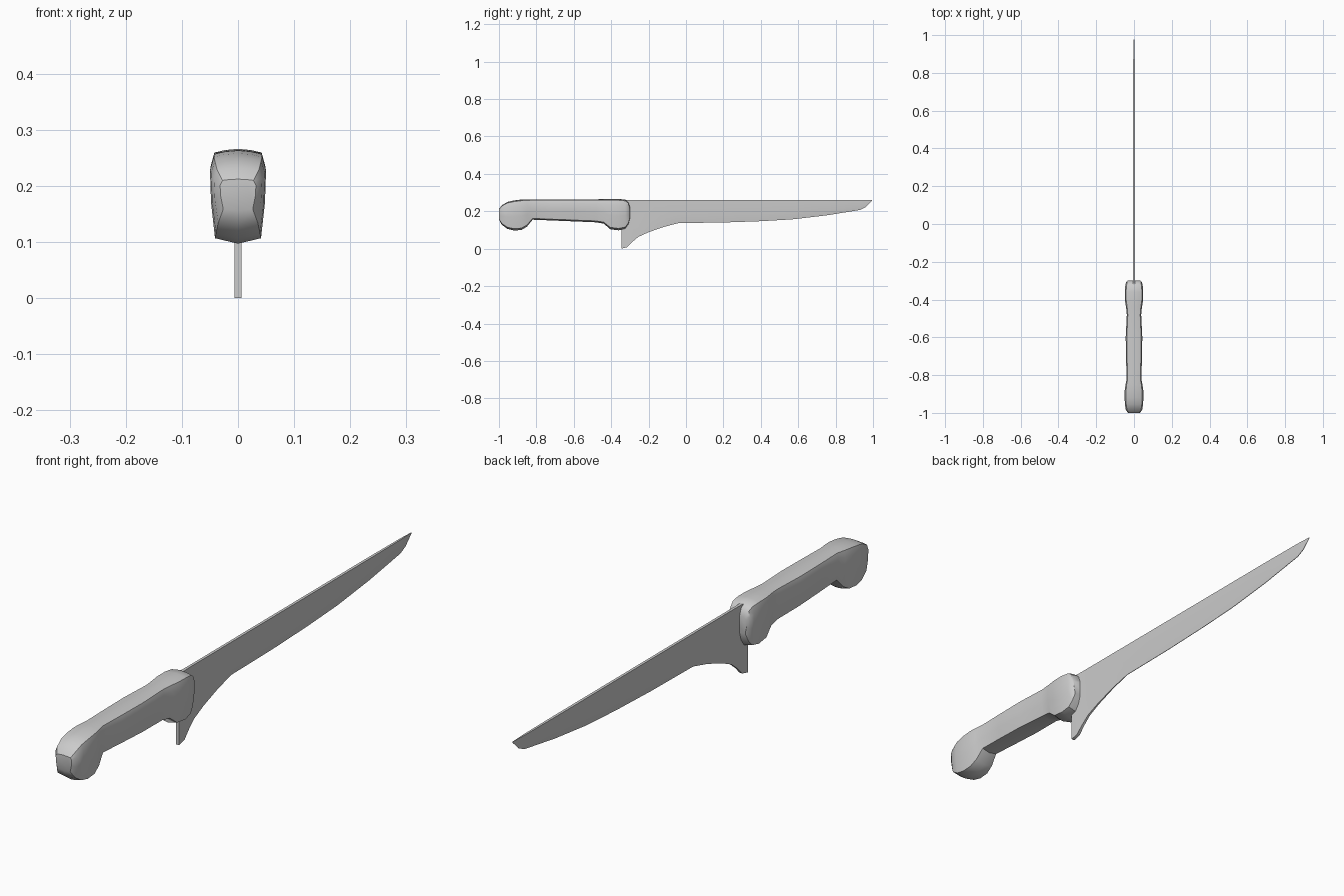
import bpy, bmesh, math

cube = bpy.data.objects.get("Cube")
if cube:
    bpy.data.objects.remove(cube, do_unlink=True)

grey = bpy.data.materials.new("plain grey")
grey.use_nodes = True
colour = (0.6, 0.6, 0.6, 1)
grey.diffuse_color = colour
grey.node_tree.nodes["Principled BSDF"].inputs["Base Color"].default_value = colour


def loft(name, rings, angle):
    """Skin closed rings of points, cap both ends, smooth below the angle."""
    bm = bmesh.new()
    loops = [[bm.verts.new(p) for p in ring] for ring in rings]
    n = len(loops[0])
    for a, b in zip(loops, loops[1:]):
        for i in range(n):
            j = (i + 1) % n
            bm.faces.new((a[i], a[j], b[j], b[i]))
    bm.faces.new(loops[0])
    bm.faces.new(loops[-1])
    bmesh.ops.recalc_face_normals(bm, faces=bm.faces)
    mesh = bpy.data.meshes.new(name)
    bm.to_mesh(mesh)
    bm.free()
    mesh.materials.append(grey)
    obj = bpy.data.objects.new(name, mesh)
    bpy.context.collection.objects.link(obj)
    bpy.ops.object.select_all(action='DESELECT')
    obj.select_set(True)
    bpy.context.view_layer.objects.active = obj
    bpy.ops.object.shade_smooth_by_angle(angle=math.radians(angle))
    return obj


def mirrored(half):
    """Complete a half outline that starts and ends on the centre line."""
    return half + [(-x, z) for x, z in half[-2:0:-1]]


# Handle: slightly crowned top, sides tapering to a narrower belly
section = mirrored([(0, 1), (0.5, 0.985), (0.86, 0.96), (1, 0.81),
                    (0.96, 0.45), (0.82, 0.06), (0, 0)])
# Stations along the handle: y, bottom, top, half width
stations = [
    (-1.0, .155, .212, .032), (-.985, .128, .232, .043),
    (-.955, .106, .25, .048), (-.92, .097, .258, .05),
    (-.88, .1, .263, .049), (-.85, .118, .264, .045),
    (-.82, .155, .264, .039), (-.72, .151, .264, .042),
    (-.6, .146, .264, .044), (-.48, .141, .264, .038),
    (-.44, .134, .265, .042), (-.405, .104, .266, .048),
    (-.36, .098, .266, .049), (-.325, .106, .262, .046),
    (-.308, .13, .248, .042), (-.3, .16, .225, .034)]
loft("handle", [[(x * w, y, low + z * (top - low)) for x, z in section]
                for y, low, top, w in stations], 35)

# Blade: straight spine, swept heel, belly thinned towards the cutting edge
SPINE = .259
# Stations along the blade: y, edge height, half thickness at the edge
edge = [(-.346, 0, .006), (-.315, .008, .006), (-.29, .034, .005),
        (-.255, .063, .004), (-.2, .088, .003), (-.12, .116, .002),
        (-.04, .137, .001), (.2, .14, .001), (.4, .147, .001),
        (.57, .157, .001), (.75, .178, .001), (.93, .207, .001),
        (.96, .222, .001), (.995, .256, .0005)]
rings = []
for y, low, thin in edge:
    thick = .005 if y < .9 else .005 * max(.1, (1 - y) / .1)
    thick = max(thick, thin)
    shoulder = low + .35 * (SPINE - low)
    half = [(thick, SPINE), (thick, shoulder), (thin, low)]
    rings.append([(x, y, z) for x, z in half] +
                 [(-x, y, z) for x, z in reversed(half)])
loft("blade", rings, 35)
